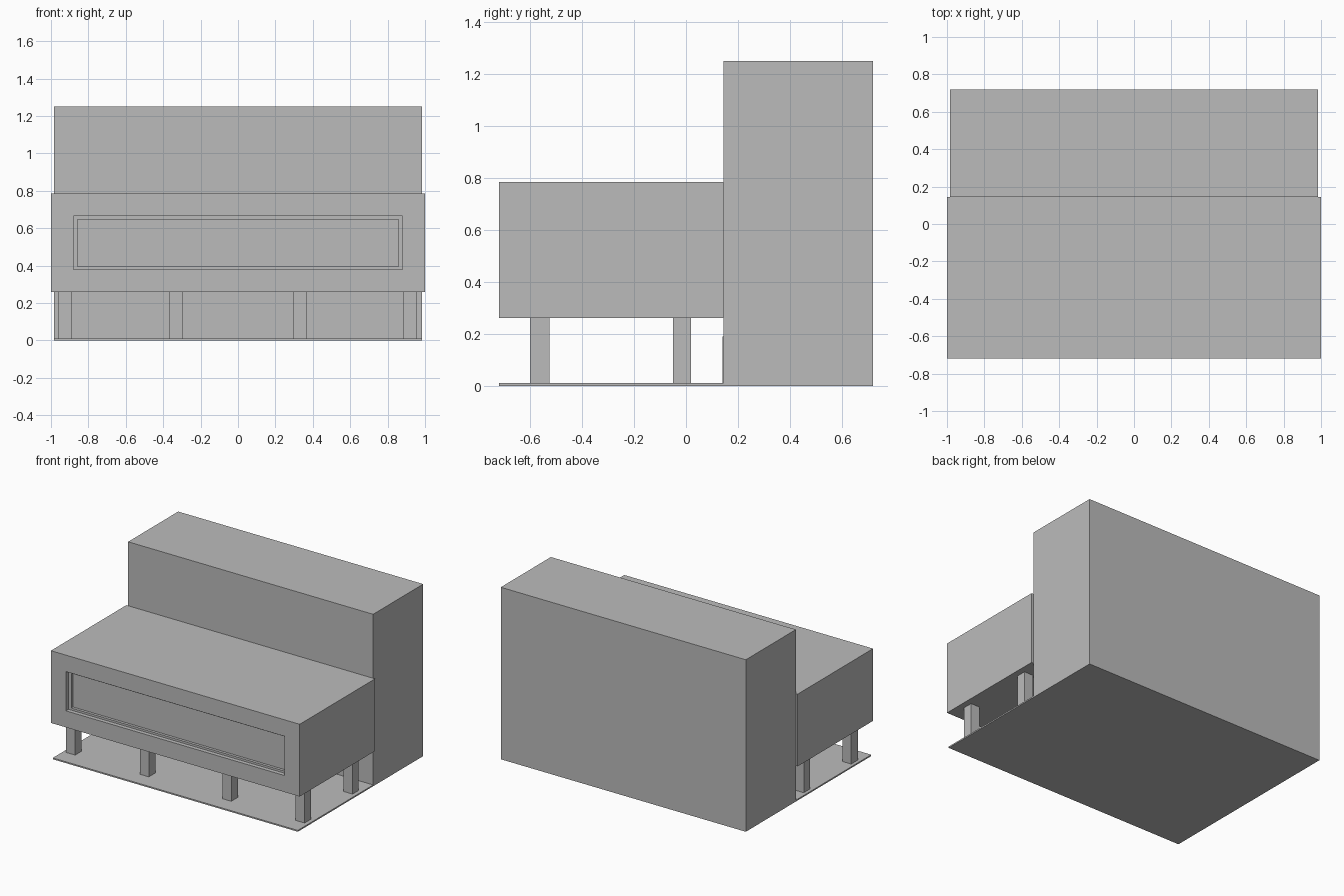
import bpy
import bmesh

cube = bpy.data.objects.get("Cube")
if cube:
    bpy.data.objects.remove(cube, do_unlink=True)

grey = bpy.data.materials.new("plain_grey")
grey.use_nodes = True
colour = (0.5, 0.5, 0.5, 1)
grey.diffuse_color = colour
grey.node_tree.nodes["Principled BSDF"].inputs["Base Color"].default_value = colour


def box_mesh(bm, x, y, z):
    """Add a box spanning the given (low, high) ranges."""
    result = bmesh.ops.create_cube(bm, size=1)
    for v in result["verts"]:
        v.co = [(lo + hi) / 2 + c * (hi - lo) for c, (lo, hi) in zip(v.co, (x, y, z))]


def finish(bm, name):
    mesh = bpy.data.meshes.new(name)
    bm.to_mesh(mesh)
    bm.free()
    mesh.materials.append(grey)
    obj = bpy.data.objects.new(name, mesh)
    bpy.context.collection.objects.link(obj)
    return obj


def box(name, x, y, z):
    bm = bmesh.new()
    box_mesh(bm, x, y, z)
    return finish(bm, name)


# Ground slab and tall rear block
SIDE, FRONT, WALL, BACK = 0.985, -0.72, 0.145, 0.72
box("ground_slab", (-SIDE, SIDE), (FRONT, BACK), (0, 0.01))
box("rear_block", (-SIDE, SIDE), (WALL, BACK), (0.003, 1.25))

# Raised front volume with a stepped window recess
bm = bmesh.new()
box_mesh(bm, (-1, 1), (FRONT, WALL), (0.26, 0.785))
bm.normal_update()
face = min(bm.faces, key=lambda f: f.calc_center_median().y)


def inset_to(x, z, y):
    """Inset the current window face to a rectangle, then push it back to y."""
    bmesh.ops.inset_region(bm, faces=[face], thickness=0.05)
    for v in face.verts:
        v.co.x = x if v.co.x > 0 else -x
    mid = face.calc_center_median().z
    for v in face.verts:
        v.co.z = z[1] if v.co.z > mid else z[0]
    start = face.verts[0].co.y
    # Zero-width inset gives the reveal its side walls
    bmesh.ops.inset_region(bm, faces=[face], thickness=0)
    bmesh.ops.translate(bm, verts=face.verts, vec=(0, y - start, 0))


inset_to(0.88, (0.38, 0.665), FRONT + 0.03)
inset_to(0.857, (0.395, 0.647), FRONT + 0.05)
finish(bm, "raised_front_volume")

# Two rows of four square legs
for row, y in (("front", (-0.6, -0.525)), ("rear", (-0.05, 0.02))):
    for i, x in enumerate((-0.925, -0.333, 0.33, 0.92)):
        box(f"{row}_leg_{i + 1}", (x - 0.036, x + 0.036), y, (0.01, 0.26))

# Low entrance panel under the raised volume
box("entrance_panel", (-0.18, 0.17), (WALL - 0.004, WALL + 0.01), (0.01, 0.19))
